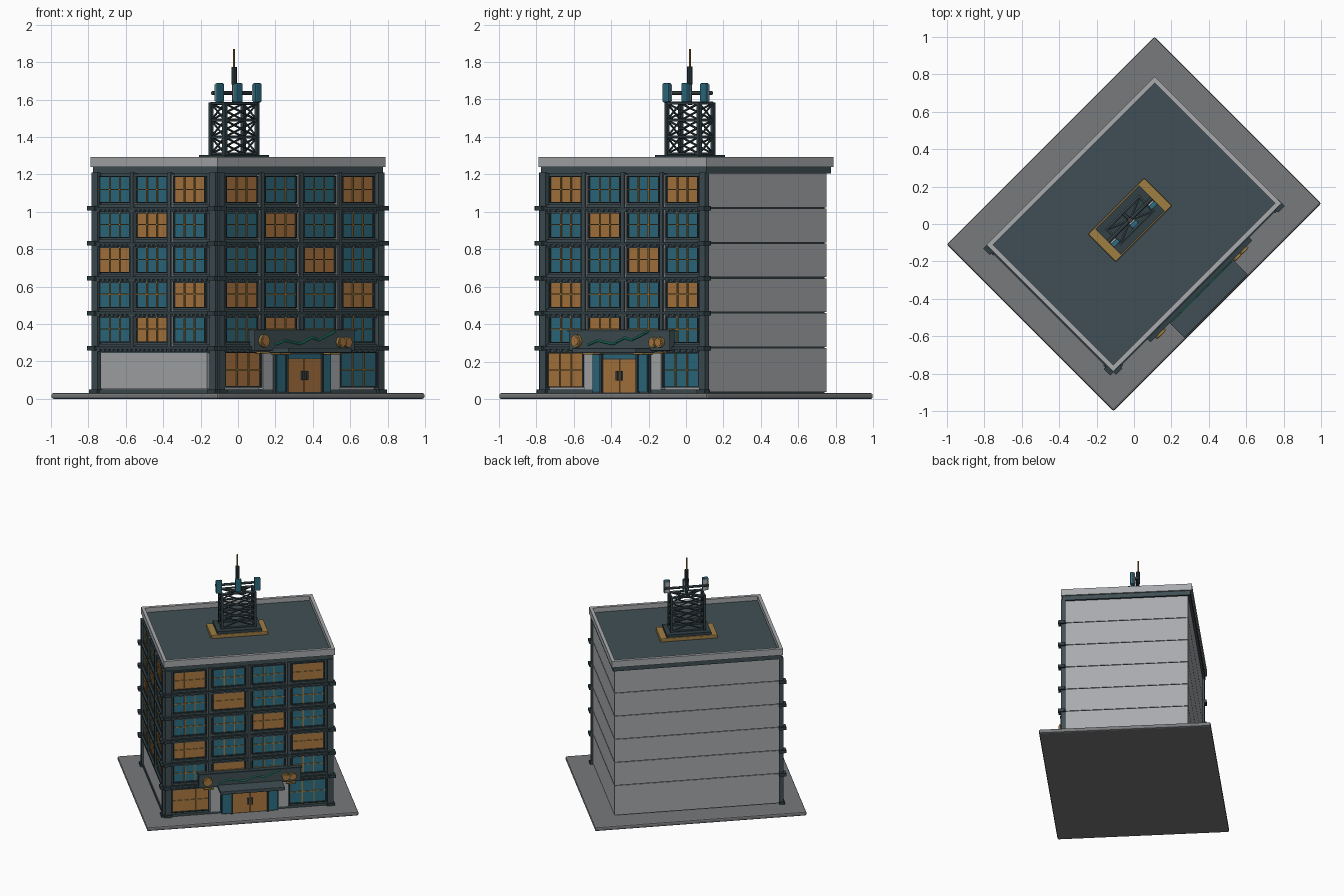
import bpy, bmesh, math
from mathutils import Matrix, Vector

if "Cube" in bpy.data.objects:
    bpy.data.objects.remove(bpy.data.objects["Cube"])

def srgb(r, g, b):
    return tuple(((c + 0.055) / 1.055) ** 2.4 if c > 0.04 else c / 12.92 for c in (r, g, b)) + (1,)

COLOURS = {
    "slate": srgb(.25, .31, .33), "dark_slate": srgb(.19, .25, .27),
    "light_grey": srgb(.66, .67, .68), "pavement_grey": srgb(.47, .475, .485),
    "blue_glass": srgb(.18, .43, .51), "lit_amber": srgb(.68, .47, .25),
    "gold": srgb(.62, .49, .26), "green": srgb(.15, .62, .5),
}
MATS = {}
for n, c in COLOURS.items():
    MATS[n] = bpy.data.materials.new(n)
    MATS[n].diffuse_color = c

TURN = Matrix.Rotation(math.radians(45), 4, 'Z')      # the block stands diagonally
FRONT = Matrix.Translation((0, -.45, 0))               # wall frames: x along, -y outward
SIDE = Matrix.Translation((-.61, 0, 0)) @ Matrix.Rotation(math.radians(-90), 4, 'Z')
HERE = Matrix.Identity(4)
parts = {}

def part(name, mat):
    return parts.setdefault(name, (bmesh.new(), mat))[0]

def box(name, mat, x0, x1, y0, y1, z0, z1, frame=HERE, bevel=0):
    bm = part(name, mat)
    m = frame @ Matrix.Translation(((x0 + x1) / 2, (y0 + y1) / 2, (z0 + z1) / 2)) \
        @ Matrix.Diagonal((x1 - x0, y1 - y0, z1 - z0, 1))
    vs = bmesh.ops.create_cube(bm, size=1, matrix=m)['verts']
    if bevel:
        es = list({e for v in vs for e in v.link_edges})
        bmesh.ops.bevel(bm, geom=es, offset=bevel, segments=2, profile=.5, affect='EDGES')

def rod(name, mat, a, b, r, sides=6, r2=None):
    a, b = Vector(a), Vector(b)
    d = b - a
    m = Matrix.Translation((a + b) / 2) @ d.to_track_quat('Z', 'Y').to_matrix().to_4x4()
    bmesh.ops.create_cone(part(name, mat), cap_ends=True, segments=sides, radius1=r,
                          radius2=r if r2 is None else r2, depth=d.length, matrix=m)

def wall_box(frame, name, mat, s0, s1, z0, z1, d1, d0=0):
    box(name, mat, s0, s1, -d1, -d0, z0, z1, frame)

def window(frame, s, z, w, h, lit, d=.014):
    s0, s1 = s - w / 2, s + w / 2
    wall_box(frame, "lit_windows" if lit else "blue_windows",
             "lit_amber" if lit else "blue_glass", s0, s1, z, z + h, d)
    for k in (1, 2):
        c = s0 + w * k / 3
        wall_box(frame, "window_bars", "gold", c - .004, c + .004, z, z + h, d + .006)
    wall_box(frame, "window_bars", "gold", s0, s1, z + h * .5 - .003, z + h * .5 + .003, d + .006)
    # slate surround
    for c in (s0 - .004, s1 + .004):
        wall_box(frame, "window_frames", "dark_slate", c - .004, c + .004, z - .006, z + h + .006, d + .008)
    for c in (z - .003, z + h + .003):
        wall_box(frame, "window_frames", "dark_slate", s0, s1, c - .003, c + .003, d + .008)

# pavement
box("pavement", "pavement_grey", -.785, .785, -.63, .63, 0, .032, bevel=.01)

# core and plain rear wall panels, one per storey
STEP, FLOOR1 = .1865, .275
box("core", "dark_slate", -.604, .604, -.444, .444, .03, 1.25)
levels = [.035] + [FLOOR1 + STEP * i for i in range(5)] + [1.21]
for z0, z1 in zip(levels, levels[1:]):
    box("wall_panels", "light_grey", -.61, .61, -.45, .45, z0 + .003, z1 - .003)

# windowed facades
def facade(frame, ends, bays, lit):
    a, b = ends
    wall_box(frame, "facade_backing", "slate", a, b, FLOOR1, 1.21, .006)
    for row in range(5):
        z = .306 + STEP * (4 - row)
        for col, s in enumerate(bays):
            window(frame, s, z, .228, .134, lit(row, col))
        # floor ledge with small blocks
        f = z - .034
        wall_box(frame, "floor_bands", "slate", a, b, f - .026, f + .022, .02)
        wall_box(frame, "floor_ledges", "dark_slate", a, b, f - .008, f + .008, .036)
        n = 28
        for i in range(n):
            s = a + (b - a) * (i + .5) / n
            wall_box(frame, "ledge_blocks", "slate", s - .009, s + .009, f - .018, f - .008, .031)
        for s in (a + .012, b - .012):
            wall_box(frame, "pilaster_blocks", "dark_slate", s - .025, s + .025, f - .012, f + .012, .052)
    # pilasters with pale reveals
    for p, q in zip(bays, bays[1:]):
        s = (p + q) / 2
        wall_box(frame, "pale_reveals", "light_grey", s - .018, s + .018, FLOOR1, 1.2, .022)
        wall_box(frame, "pilasters", "slate", s - .012, s + .012, FLOOR1, 1.21, .032)
    wall_box(frame, "pilasters", "slate", a, a + .045, .03, 1.21, .032)
    wall_box(frame, "pilasters", "slate", b - .045, b, .03, 1.21, .032)
    for s in (a + .022, b - .022):
        wall_box(frame, "pilaster_feet", "dark_slate", s - .03, s + .03, .03, .05, .042)
    wall_box(frame, "base_courses", "slate", a, b, .03, .05, .025)

facade(FRONT, (-.625, .625), [-.44, -.147, .147, .44], lambda r, c: c % 3 == r % 3)
facade(SIDE, (-.465, .47), [-.305, -.023, .26], lambda r, c: (r + c) % 3 == 2)
wall_box(SIDE, "blank_panel", "light_grey", -.41, .395, .052, .25, .018)

# shop windows and pale piers beside the entrance
for sgn in (-1, 1):
    window(FRONT, .437 * sgn, .068, .262, .176, sgn < 0, d=.02)
    wall_box(FRONT, "entrance_piers", "light_grey", *sorted((.215 * sgn, .29 * sgn)), .05, .25, .03)
    wall_box(FRONT, "side_glass", "blue_glass", *sorted((.14 * sgn, .205 * sgn)), .04, .235, .05)
    wall_box(FRONT, "door_posts", "dark_slate", *sorted((.128 * sgn, .142 * sgn)), .03, .24, .06)
    wall_box(FRONT, "door_leaves", "lit_amber", *sorted((.003 * sgn, .128 * sgn)), .036, .212, .05)
    wall_box(FRONT, "door_handles", "dark_slate", *sorted((.008 * sgn, .022 * sgn)), .1, .15, .06)
    wall_box(FRONT, "lamp_strips", "gold", *sorted((.15 * sgn, .23 * sgn)), .237, .245, .1)
    wall_box(FRONT, "lamp_strips", "gold", *sorted((.27 * sgn, .34 * sgn)), .242, .252, .06)
wall_box(FRONT, "entrance_lining", "dark_slate", -.21, .21, .03, .245, .045)
wall_box(FRONT, "transom", "blue_glass", -.14, .14, .216, .236, .05)

# canopy and sign board with rising line and coins
box("canopy", "slate", -.24, .24, -.622, -.46, .246, .272, bevel=.004)
box("sign_board", "slate", -.38, .38, -.505, -.46, .258, .366, bevel=.004)
box("sign_rim", "dark_slate", -.385, .385, -.51, -.462, .362, .372)
line = [(-.227, .29), (-.156, .312), (-.04, .293), (.05, .328), (.1, .314), (.225, .36)]
for (s0, z0), (s1, z1) in zip(line, line[1:]):
    rod("chart_line", "green", (s0, -.51, z0), (s1, -.51, z1), .006)
for s, z, r in ((-.315, .31, .034), (.265, .303, .028), (.315, .303, .028)):
    rod("coins", "gold", (s, -.5, z), (s, -.522, z), r, 16)
    rod("coin_faces", "lit_amber", (s, -.52, z), (s, -.525, z), r * .7, 16)

# cornice, roof and parapet
box("cornice", "slate", -.625, .625, -.47, .47, 1.205, 1.242)
box("roof_deck", "slate", -.62, .62, -.465, .465, 1.24, 1.255)
for sgn in (-1, 1):
    box("parapet", "light_grey", -.636, .636, *sorted((.455 * sgn, .48 * sgn)), 1.24, 1.292)
    box("parapet", "light_grey", *sorted((.611 * sgn, .636 * sgn)), -.456, .456, 1.24, 1.292)

# lattice tower on its plinth
V = .03
box("tower_plinth", "gold", -.212, .212, V - .105, V + .105, 1.25, 1.282, bevel=.006)
box("tower_plate", "dark_slate", -.165, .165, V - .098, V + .098, 1.28, 1.304)
A, B = .122, .052
corners = [(-A, V - B), (A, V - B), (A, V + B), (-A, V + B)]
tiers = [1.31, 1.4, 1.49, 1.58]
for i, p in enumerate(corners):
    q = corners[(i + 1) % 4]
    box("tower_legs", "dark_slate", p[0] - .01, p[0] + .01, p[1] - .01, p[1] + .01, 1.3, 1.585)
    for z in tiers:
        rod("tower_rails", "slate", (*p, z), (*q, z), .008)
    for z0, z1 in zip(tiers, tiers[1:]):
        rod("tower_braces", "dark_slate", (*p, z0), (*q, z1), .006)
        rod("tower_braces", "dark_slate", (*q, z0), (*p, z1), .006)
rod("tower_top_braces", "slate", (*corners[0], 1.58), (*corners[2], 1.58), .008)
rod("tower_top_braces", "slate", (*corners[1], 1.58), (*corners[3], 1.58), .008)

# mast, crossbar and antenna panels
rod("mast", "slate", (0, V, 1.57), (0, V, 1.7), .011, 10)
rod("mast_sleeve", "dark_slate", (0, V, 1.68), (0, V, 1.775), .015, 10)
rod("whip", "gold", (0, V, 1.77), (0, V, 1.87), .005, 8)
rod("crossbar", "slate", (-.165, V, 1.635), (.165, V, 1.635), .01, 8)
rod("crossbar", "slate", (0, V - .03, 1.635), (0, V + .05, 1.635), .01, 8)
for s in (-.142, 0, .142):
    box("antenna_panels", "blue_glass", s - .023, s + .023, V - .045, V - .02, 1.585, 1.688, bevel=.006)
    box("antenna_backs", "light_grey", s - .018, s + .018, V - .021, V - .011, 1.592, 1.681)

for name, (bm, mat) in parts.items():
    bmesh.ops.recalc_face_normals(bm, faces=bm.faces[:])
    bm.transform(TURN)
    me = bpy.data.meshes.new(name)
    bm.to_mesh(me)
    bm.free()
    me.materials.append(MATS[mat])
    bpy.context.collection.objects.link(bpy.data.objects.new(name, me))

for m in bpy.data.materials:
    if m.users and not m.is_grease_pencil:
        m.use_nodes = True
        m.node_tree.nodes["Principled BSDF"].inputs["Base Color"].default_value = m.diffuse_color
